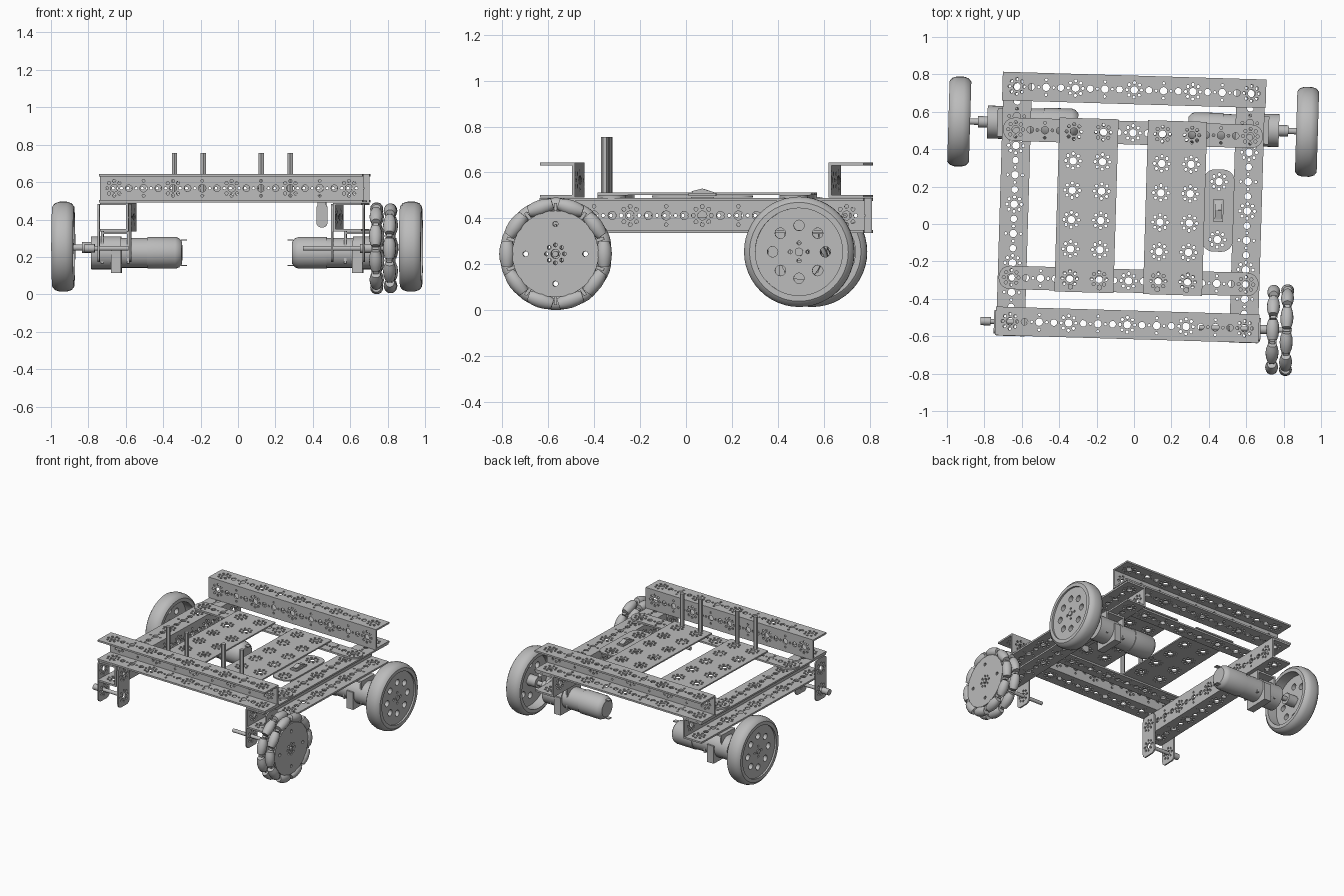
import bpy, bmesh, math
from mathutils import Matrix, Vector

cube = bpy.data.objects.get("Cube")
if cube:
    bpy.data.objects.remove(cube, do_unlink=True)

grey = bpy.data.materials.new("brushed grey metal")
grey.use_nodes = True
GREY = (0.5, 0.5, 0.5, 1)
grey.diffuse_color = GREY
grey.node_tree.nodes["Principled BSDF"].inputs["Base Color"].default_value = GREY

# The whole frame sits slightly turned on the ground
BASE = Matrix.Rotation(math.radians(-1.7), 4, 'Z') @ Matrix.Translation((-0.02, 0, 0))
PITCH, T = 0.157, 0.0125
made = []


def at(x, y, z):
    return Matrix.Translation((x, y, z))


def turn(deg, axis):
    return Matrix.Rotation(math.radians(deg), 4, axis)


UPRIGHT = turn(90, 'Y')      # plate facing x, length along z


def circle(x, y, r, n=10):
    return [(x + r * math.cos(math.tau * i / n), y + r * math.sin(math.tau * i / n)) for i in range(n)]


def rounded(w, h, r, n=6):
    pts = []
    for k, (sx, sy) in enumerate([(1, 1), (-1, 1), (-1, -1), (1, -1)]):
        for i in range(n + 1):
            a = math.pi / 2 * (k + i / n)
            pts.append((sx * (w / 2 - r) + r * math.cos(a), sy * (h / 2 - r) + r * math.sin(a)))
    return pts


def rect(w, h):
    return [(w / 2, h / 2), (-w / 2, h / 2), (-w / 2, -h / 2), (w / 2, -h / 2)]


# Hole patterns
def hub(x, y):
    ring = [circle(x + 0.039 * math.cos(k * math.pi / 4), y + 0.039 * math.sin(k * math.pi / 4), 0.009, 6)
            for k in range(8)]
    return [circle(x, y, 0.02, 12)] + ring


def beam_holes():
    holes = []
    for k in range(-4, 5):
        x = k * PITCH
        if k % 2 == 0:
            holes += hub(x, 0)
        else:
            holes.append(circle(x, 0, 0.02, 12))
            holes += [circle(x + dx, dy, 0.008, 6) for dx, dy in ((0.04, 0), (-0.04, 0), (0, 0.04), (0, -0.04))]
        if k < 4:
            holes.append(circle(x + PITCH / 2, 0, 0.018))
    return holes


# Piece builders: each returns a mesh
def plate(outline, holes=(), t=T):
    cu = bpy.data.curves.new("outline", 'CURVE')
    cu.dimensions, cu.fill_mode, cu.extrude = '2D', 'BOTH', t / 2
    for ring in [outline, *holes]:
        sp = cu.splines.new('POLY')
        sp.points.add(len(ring) - 1)
        for p, (x, y) in zip(sp.points, ring):
            p.co = (x, y, 0, 1)
        sp.use_cyclic_u = True
    ob = bpy.data.objects.new("outline", cu)
    bpy.context.scene.collection.objects.link(ob)
    deps = bpy.context.evaluated_depsgraph_get()
    me = bpy.data.meshes.new_from_object(ob.evaluated_get(deps))
    bpy.data.objects.remove(ob)
    bpy.data.curves.remove(cu)
    return me


def lathe(profile, steps=32):
    """Turn (x, radius) points about the x axis."""
    bm = bmesh.new()
    vs = [bm.verts.new((x, r, 0)) for x, r in profile]
    es = [bm.edges.new(pair) for pair in zip(vs, vs[1:])]
    bmesh.ops.spin(bm, geom=vs + es, cent=(0, 0, 0), axis=(1, 0, 0), angle=math.tau, steps=steps)
    return to_mesh(bm)


def rod(x0, x1, r, steps=20):
    return lathe([(x0, 0), (x0, r), (x1, r), (x1, 0)], steps)


def box(w, d, h):
    bm = bmesh.new()
    bmesh.ops.create_cube(bm, size=1, matrix=Matrix.Diagonal((w, d, h, 1)))
    return to_mesh(bm)


def to_mesh(bm):
    bmesh.ops.remove_doubles(bm, verts=bm.verts, dist=1e-5)
    me = bpy.data.meshes.new("piece")
    bm.to_mesh(me)
    bm.free()
    return me


def assemble(name, pieces, place=Matrix()):
    bm = bmesh.new()
    for me, m in pieces:
        copy = me.copy()
        copy.transform(BASE @ place @ m)
        bm.from_mesh(copy)
        bpy.data.meshes.remove(copy)
    bmesh.ops.remove_doubles(bm, verts=bm.verts, dist=1e-5)
    bmesh.ops.recalc_face_normals(bm, faces=bm.faces)
    me = bpy.data.meshes.new(name)
    bm.to_mesh(me)
    bm.free()
    me.materials.clear()
    me.materials.append(grey)
    for p in me.polygons:
        p.material_index = 0
    ob = bpy.data.objects.new(name, me)
    bpy.context.scene.collection.objects.link(ob)
    made.append(ob)


# Frame channels: web on the inside, flanges pointing out (+y before placing)
strip = plate(rect(1.41, 0.153), beam_holes())
W = 0.153
channel = [(strip, at(0, T / 2, 0) @ turn(90, 'X')),
           (strip, at(0, W / 2, W / 2 - T / 2)), (strip, at(0, W / 2, T / 2 - W / 2))]
assemble("back_channel", channel, at(0, 0.64, 0.567))
assemble("front_channel", channel, at(0, -0.463, 0.567) @ turn(180, 'Z'))
assemble("left_rail", channel, at(0.547, 0.087, 0.413) @ turn(-90, 'Z'))
assemble("right_rail", channel, at(-0.547, 0.087, 0.413) @ turn(90, 'Z'))

# Flat cross bars and deck plates
bar = plate(rounded(1.39, 0.125, 0.06), beam_holes())
for name, y in (("back_cross_bar", 0.487), ("front_cross_bar", -0.305)):
    assemble(name, [(bar, at(0, y, 0.496))])
grid = [h for i in (-0.5, 0.5) for j in range(6) for h in hub(i * PITCH, (j - 2.5) * PITCH)]
deck = plate(rect(0.316, 0.93), grid, 0.01)
hanger = plate(rounded(0.31, 0.125, 0.03), hub(0.08, 0) + hub(-0.077, 0), 0.01)

# Drive wheel pieces
tire = lathe([(-0.058, 0.19), (-0.058, 0.215), (-0.045, 0.232), (-0.02, 0.24), (0.02, 0.24),
              (0.045, 0.232), (0.058, 0.215), (0.058, 0.19), (-0.058, 0.19)], 48)
bolt_ring = [circle(0.115 * math.cos(k * math.pi / 4), 0.115 * math.sin(k * math.pi / 4), 0.023, 12)
             for k in range(8)]
disc = plate(circle(0, 0, 0.195, 48), bolt_ring + hub(0, 0)[1::2], 0.03)

for s, side in ((1, "left"), (-1, "right")):
    assemble(side + "_deck_plate", [(deck, at(s * 0.237, 0.092, 0.507))])
    for k, u in enumerate((0.155, 0.31)):
        assemble(f"{side}_standoff_{k + 1}", [(rod(0.49, 0.755, 0.016, 6), at(s * u, -0.345, 0) @ turn(-90, 'Y'))])
    face = at(s * 0.93, 0.52, 0.255) @ turn(0 if s > 0 else 180, 'Z')
    assemble(side + "_drive_tire", [(tire, Matrix())], face)
    assemble(side + "_drive_hub", [(disc, at(0.03, 0, 0) @ UPRIGHT), (rod(-0.055, 0.02, 0.04), Matrix()),
                                   (rod(0.03, 0.052, 0.018), Matrix())], face)
    # Gear motor with its clamp under the rail
    flip = turn(0 if s > 0 else 180, 'Z')
    place = at(0, 0.522, 0) @ flip
    assemble(side + "_motor", [
        (lathe([(0.295, 0), (0.295, 0.06), (0.31, 0.078), (0.33, 0.085), (0.48, 0.085), (0.48, 0.08),
                (0.62, 0.08), (0.62, 0.088), (0.78, 0.088), (0.78, 0)]), at(0, 0, 0.222)),
        (rod(0.78, 0.83, 0.03), at(0, 0, 0.25)), (rod(0.78, 0.92, 0.017), at(0, 0, 0.25)),
        (box(0.03, 0.03, 0.006), at(0.285, 0, 0.155)), (box(0.03, 0.03, 0.006), at(0.285, 0, 0.29))], place)
    assemble(side + "_motor_clamp", [
        (box(0.055, 0.19, 0.13), at(0.645, 0, 0.18)), (box(0.15, 0.15, T), at(0.65, 0, 0.328)),
        (box(T, 0.15, 0.17), at(0.58, 0, 0.25)), (box(T, 0.15, 0.17), at(0.72, 0, 0.25))], place)
    # Front axle hangers on both sides of each rail
    assemble(side + "_axle_hangers", [(hanger, at(s * u, -0.545, 0.328) @ UPRIGHT) for u in (0.54, 0.708)])

# Front axles: one is bare, the other carries the roller wheel
AXLE_Y, AXLE_Z = -0.543, 0.246
assemble("right_front_axle", [(rod(-0.77, -0.55, 0.013), Matrix()), (rod(-0.785, -0.73, 0.022), Matrix())],
         at(0, AXLE_Y, AXLE_Z))
assemble("left_front_axle", [(rod(0.385, 0.88, 0.013), Matrix()), (rod(0.69, 0.75, 0.024), Matrix())],
         at(0, AXLE_Y, AXLE_Z))
roller = lathe([(-0.055, 0), (-0.055, 0.024), (-0.03, 0.032), (0, 0.035), (0.03, 0.032), (0.055, 0.024),
                (0.055, 0)], 14)
core_holes = hub(0, 0) + [circle(0.13 * math.cos(k * math.pi / 2), 0.13 * math.sin(k * math.pi / 2), 0.012)
                          for k in range(4)]
core = plate(circle(0, 0, 0.188, 40), core_holes, 0.045)
lug = box(0.03, 0.014, 0.06)
for k, u in enumerate((0.778, 0.852)):
    row = at(u, AXLE_Y, AXLE_Z)
    spin = [turn(36 * i + 18 * k, 'X') for i in range(10)]
    assemble(f"roller_wheel_core_{k + 1}", [(core, UPRIGHT)] +
             [(lug, m @ turn(18, 'X') @ at(0, 0, 0.192)) for m in spin], row)
    assemble(f"roller_wheel_rollers_{k + 1}", [(roller, m @ at(0, 0, 0.211) @ turn(90, 'Z')) for m in spin], row)

# Power switch on its own small plate
mount = plate(rounded(0.165, 0.44, 0.06), hub(0, 0.155) + hub(0, -0.155), 0.01)
tab = plate(rounded(0.13, 0.06, 0.028), [circle(0.03, 0, 0.012)], 0.01)
place = at(0.468, 0.085, 0)
assemble("switch_plate", [(mount, at(0, 0, 0.496))], place)
assemble("switch_body", [(box(0.055, 0.12, 0.01), at(0, 0, 0.506)), (box(0.045, 0.1, 0.09), at(0, 0, 0.45)),
                         (tab, at(0, -0.05, 0.422) @ turn(90, 'X') @ turn(90, 'Z'))], place)
assemble("switch_rocker", [(box(0.035, 0.05, 0.02), at(0, 0.024, 0.512) @ turn(-18, 'X')),
                           (box(0.035, 0.05, 0.02), at(0, -0.02, 0.515) @ turn(14, 'X'))], place)

# Keep flat sheet metal crisp and turned parts smooth
bpy.ops.object.select_all(action='DESELECT')
for ob in made:
    ob.select_set(True)
bpy.context.view_layer.objects.active = made[0]
bpy.ops.object.shade_smooth_by_angle(angle=math.radians(35))
